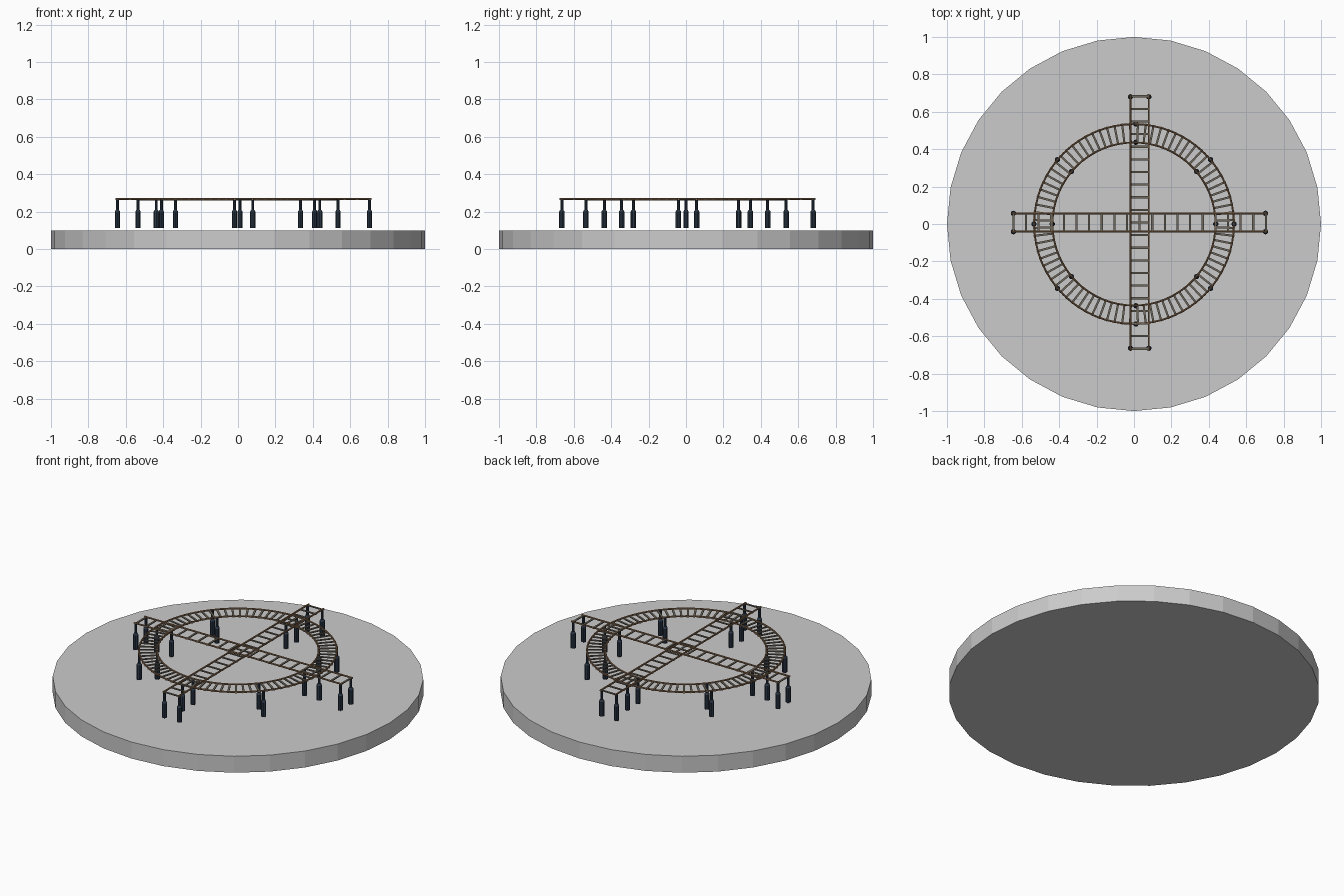
import bpy, bmesh
from math import cos, sin, pi, radians
from mathutils import Matrix, Vector

if "Cube" in bpy.data.objects:
    bpy.data.objects.remove(bpy.data.objects["Cube"])


def material(name, rgb):
    m = bpy.data.materials.new(name)
    m.diffuse_color = (*rgb, 1)
    m.use_nodes = True
    m.node_tree.nodes["Principled BSDF"].inputs["Base Color"].default_value = m.diffuse_color
    return m


WOOD = material("rail_brown", (0.25, 0.14, 0.07))
TIE = material("tie_grey", (0.16, 0.14, 0.11))
STEEL = material("dark_steel", (0.025, 0.04, 0.065))


def finish(bm, name, mat=None):
    me = bpy.data.meshes.new(name)
    bmesh.ops.recalc_face_normals(bm, faces=bm.faces[:])
    bm.to_mesh(me)
    bm.free()
    ob = bpy.data.objects.new(name, me)
    bpy.context.collection.objects.link(ob)
    if mat:
        me.materials.append(mat)
    return ob


def cone(bm, x, y, z0, z1, r0, r1, sides):
    bmesh.ops.create_cone(bm, cap_ends=True, segments=sides, radius1=r0, radius2=r1,
                          depth=z1 - z0, matrix=Matrix.Translation((x, y, (z0 + z1) / 2)))


def box(bm, loc, size, angle=0):
    bmesh.ops.create_cube(bm, size=1, matrix=Matrix.Translation(loc)
                          @ Matrix.Rotation(angle, 4, 'Z') @ Matrix.Diagonal((*size, 1)))


# Round base
bm = bmesh.new()
cone(bm, 0, 0, 0, 0.098, 1, 1, 32)
finish(bm, "base_disc")

# Circular track: two ring rails and radial ties
RAIL_Z, TIE_Z = 0.265, 0.263
for name, r in (("inner_ring_rail", 0.436), ("outer_ring_rail", 0.534)):
    bpy.ops.mesh.primitive_torus_add(major_radius=r, minor_radius=0.005, major_segments=64,
                                     minor_segments=8, location=(0, 0, RAIL_Z - 0.002))
    ob = bpy.context.object
    ob.name = name
    ob.data.materials.append(WOOD)

bm = bmesh.new()
N = 80
for i in range(N):
    a = 2 * pi * (i + 0.5) / N
    box(bm, (0.485 * cos(a), 0.485 * sin(a), TIE_Z - 0.002), (0.11, 0.011, 0.005), a)
finish(bm, "ring_ties", TIE)


# Straight track: rails along local x, ties across
def straight_track(name, length, centre, angle):
    rails, ties = bmesh.new(), bmesh.new()
    for s in (-1, 1):
        bmesh.ops.create_cone(rails, cap_ends=True, segments=8, radius1=0.005, radius2=0.005,
                              depth=length, matrix=Matrix.Translation((0, 0.049 * s, 0))
                              @ Matrix.Rotation(pi / 2, 4, 'Y'))
    n = 21
    for i in range(n):
        x = -length / 2 + 0.01 + (length - 0.02) * i / (n - 1)
        box(ties, (x, 0, -0.002), (0.011, 0.108, 0.005))
    for part, b, m in (("rails", rails, WOOD), ("ties", ties, TIE)):
        ob = finish(b, name + "_" + part, m)
        ob.location = (*centre, RAIL_Z + 0.002)
        ob.rotation_euler.z = angle


straight_track("side_to_side_track", 1.37, (0.03, 0.008), 0)
straight_track("front_to_back_track", 1.37, (0.03, 0.008), pi / 2)

# Support posts: thick sleeve below, thin rod above
spots = []
for deg in (0, 40, 90, 140, 180, 220, 270, 320):
    a = radians(deg)
    off = 0.01 if deg in (90, 270) else 0
    spots += [(r * cos(a) + off, r * sin(a)) for r in (0.437, 0.535)]
for s in (-0.041, 0.057):
    spots += [(-0.645, s), (0.703, s)]
for s in (-0.019, 0.079):
    spots += [(s, -0.664), (s, 0.68)]
bm = bmesh.new()
for x, y in spots:
    cone(bm, x, y, 0.113, 0.2, 0.0145, 0.0145, 10)
    cone(bm, x, y, 0.2, 0.209, 0.0145, 0.009, 10)
    cone(bm, x, y, 0.209, 0.264, 0.008, 0.008, 10)
finish(bm, "support_posts", STEEL)
